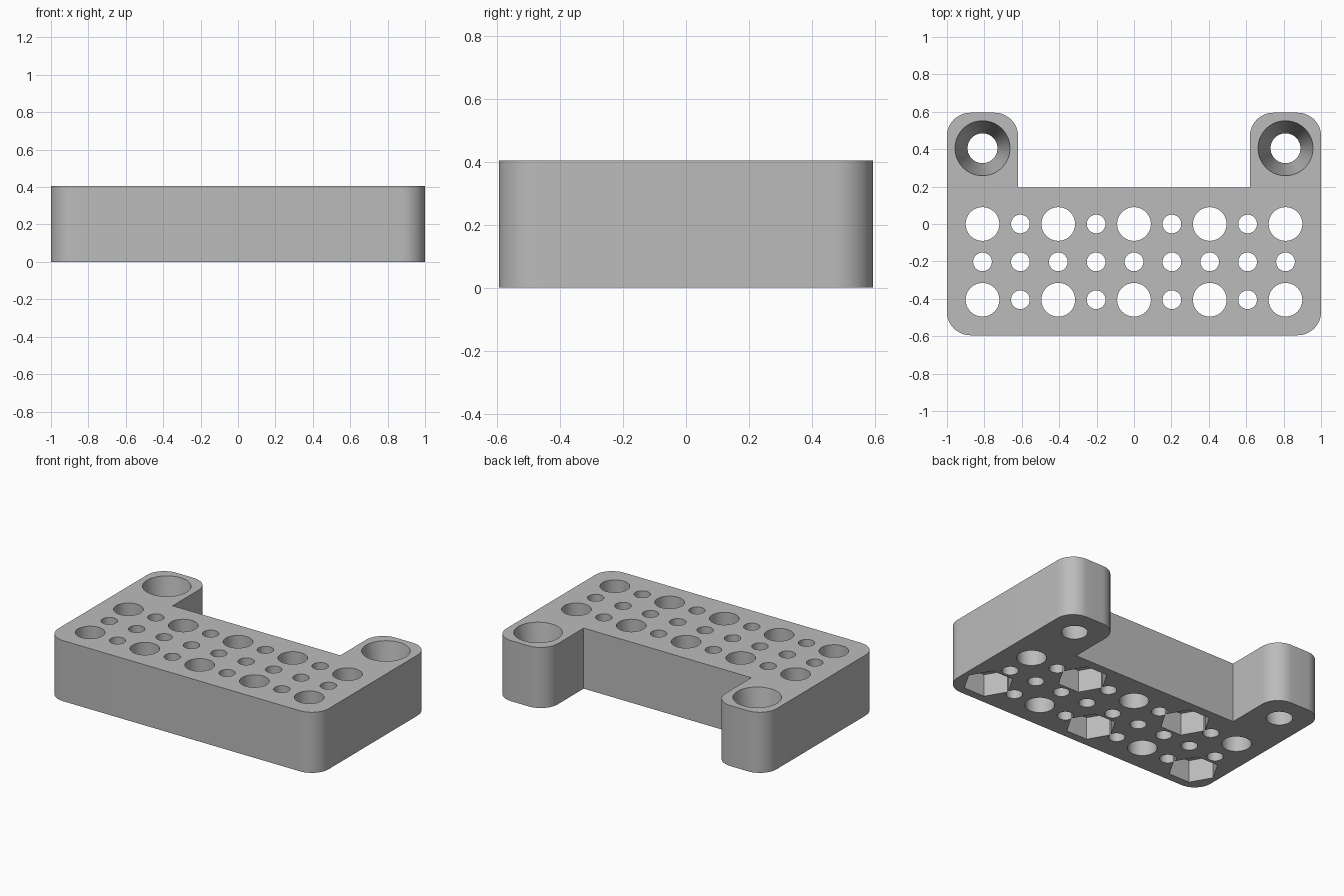
import bpy
import bmesh
from math import cos, sin, pi, radians

if "Cube" in bpy.data.objects:
    bpy.data.objects.remove(bpy.data.objects["Cube"], do_unlink=True)

PITCH = 0.2025
MARGIN = 0.19
HEIGHT = 0.405
CORNER = 0.125
X, Y = 4 * PITCH + MARGIN, 2 * PITCH + MARGIN
INNER_X, INNER_Y = X - 2 * MARGIN, Y - 2 * PITCH + 0.005

grey = bpy.data.materials.new("plain grey")
grey.use_nodes = True
colour = (0.5, 0.5, 0.5, 1)
grey.diffuse_color = colour
grey.node_tree.nodes["Principled BSDF"].inputs["Base Color"].default_value = colour


def arc(cx, cy, start):
    """Quarter-circle corner, running counter-clockwise."""
    steps = 12
    return [(cx + CORNER * cos(start + pi / 2 * i / steps),
             cy + CORNER * sin(start + pi / 2 * i / steps)) for i in range(steps + 1)]


def make_object(name, bm):
    bmesh.ops.recalc_face_normals(bm, faces=bm.faces)
    mesh = bpy.data.meshes.new(name)
    bm.to_mesh(mesh)
    bm.free()
    mesh.materials.append(grey)
    obj = bpy.data.objects.new(name, mesh)
    bpy.context.collection.objects.link(obj)
    return obj


def add_prism(bm, x, y, bottom, top, r_bottom, r_top, sides):
    """Closed prism or cone section standing at x, y."""
    rings = [[bm.verts.new((x + r * cos(2 * pi * i / sides), y + r * sin(2 * pi * i / sides), z))
              for i in range(sides)] for z, r in ((bottom, r_bottom), (top, r_top))]
    bm.faces.new(rings[0])
    bm.faces.new(rings[1])
    for i in range(sides):
        j = (i + 1) % sides
        bm.faces.new((rings[0][i], rings[0][j], rings[1][j], rings[1][i]))


def cut(body, bm):
    """Subtract the prisms in bm from the body."""
    cutter = make_object("cutter", bm)
    cutter.hide_render = True
    mod = body.modifiers.new("holes", 'BOOLEAN')
    mod.operation = 'DIFFERENCE'
    mod.solver = 'EXACT'
    mod.object = cutter
    bpy.context.view_layer.objects.active = body
    bpy.ops.object.modifier_apply(modifier=mod.name)
    bpy.data.objects.remove(cutter, do_unlink=True)


# U-shaped block with rounded outer corners and two mounting ears
right_half = arc(X - CORNER, CORNER - Y, -pi / 2) + arc(X - CORNER, Y - CORNER, 0)
right_half += arc(INNER_X + CORNER, Y - CORNER, pi / 2) + [(INNER_X, INNER_Y)]
outline = right_half + [(-x, y) for x, y in reversed(right_half)]
bm = bmesh.new()
base = bm.faces.new([bm.verts.new((x, y, 0)) for x, y in outline])
top = bmesh.ops.extrude_face_region(bm, geom=[base])["geom"]
bmesh.ops.translate(bm, vec=(0, 0, HEIGHT), verts=[v for v in top if isinstance(v, bmesh.types.BMVert)])
block = make_object("mounting_block", bm)

# Grid of large and small through holes
through = bmesh.new()
for row in range(3):
    for col in range(-4, 5):
        big = row != 1 and col % 2 == 0
        radius = 0.09 if big else 0.05
        add_prism(through, col * PITCH, -row * PITCH, -0.1, HEIGHT + 0.1, radius, radius, 48)
cut(block, through)

# Hexagonal nut pockets underneath, on alternate large holes
pockets = bmesh.new()
for row, cols in ((0, (-2, 2)), (2, (-4, 0, 4))):
    for col in cols:
        add_prism(pockets, col * PITCH, -row * PITCH, -0.1, 0.15, 0.155, 0.155, 6)
cut(block, pockets)

# Tapered screw holes through the ears
R_TOP, R_LOW, EXTRA = 0.147, 0.08, 0.05
slope = (R_TOP - R_LOW) / HEIGHT
screws = bmesh.new()
for side in (-1, 1):
    add_prism(screws, side * 4 * PITCH, 2 * PITCH, -EXTRA, HEIGHT + EXTRA,
              R_LOW - slope * EXTRA, R_TOP + slope * EXTRA, 64)
cut(block, screws)

# Smooth the round walls, keep the edges crisp
block.select_set(True)
bpy.context.view_layer.objects.active = block
bpy.ops.object.shade_smooth_by_angle(angle=radians(30))
